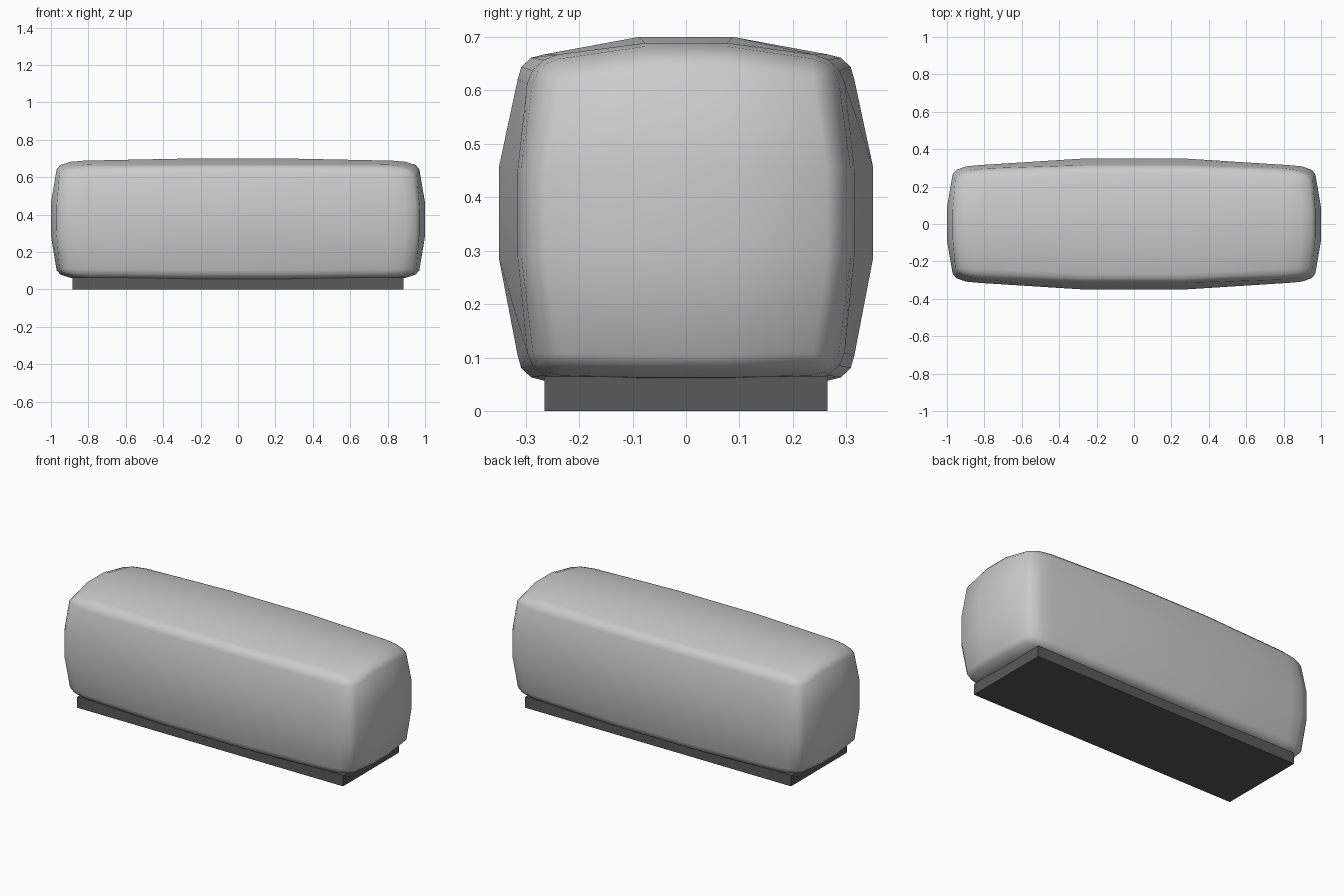
import bpy
import bmesh

default = bpy.data.objects.get("Cube")
if default:
    bpy.data.objects.remove(default, do_unlink=True)


def make_material(name, value):
    mat = bpy.data.materials.new(name)
    mat.use_nodes = True
    colour = (value, value, value, 1)
    mat.diffuse_color = colour
    mat.node_tree.nodes["Principled BSDF"].inputs["Base Color"].default_value = colour
    return mat


def add_object(name, bm, mat):
    mesh = bpy.data.meshes.new(name)
    bmesh.ops.recalc_face_normals(bm, faces=bm.faces)
    bm.to_mesh(mesh)
    bm.free()
    mesh.materials.append(mat)
    obj = bpy.data.objects.new(name, mesh)
    bpy.context.collection.objects.link(obj)
    return obj


# Cushion: a cube cut in thirds, pillowed, bevelled, then stretched
bm = bmesh.new()
bmesh.ops.create_cube(bm, size=2)
bmesh.ops.subdivide_edges(bm, edges=bm.edges[:], cuts=2, use_grid_fill=True)
bm.normal_update()
rims = [e for e in bm.edges if e.calc_face_angle() > 1]

for v in bm.verts:
    # Narrow the middle band, and note which sides each vertex lies on
    on_x, on_y, on_z = [abs(c) > 0.9 for c in v.co]
    for i in range(3):
        if abs(v.co[i]) < 0.9:
            v.co[i] = 0.28 if v.co[i] > 0 else -0.28
    top = v.co.z > 0
    if on_x:
        v.co.y *= 0.9
        v.co.z *= 0.965 if top else 0.98
    if on_y:
        v.co.x *= 0.97
        v.co.z *= 0.9 if top else 0.98
    if on_z:
        v.co.x *= 0.97
        v.co.y *= 0.9

bmesh.ops.bevel(bm, geom=rims, offset=0.145, offset_type='OFFSET',
                segments=3, profile=0.5, affect='EDGES', clamp_overlap=False)
bmesh.ops.scale(bm, vec=(1, 0.35, 0.325), verts=bm.verts)
bmesh.ops.translate(bm, vec=(0, 0, 0.375), verts=bm.verts)
for f in bm.faces:
    f.smooth = True
add_object("cushion", bm, make_material("light grey fabric", 0.6))

# Plinth: a plain recessed box underneath
bm = bmesh.new()
bmesh.ops.create_cube(bm, size=1)
bmesh.ops.scale(bm, vec=(1.77, 0.53, 0.065), verts=bm.verts)
bmesh.ops.translate(bm, vec=(0, 0, 0.0325), verts=bm.verts)
add_object("plinth", bm, make_material("dark grey base", 0.1))
